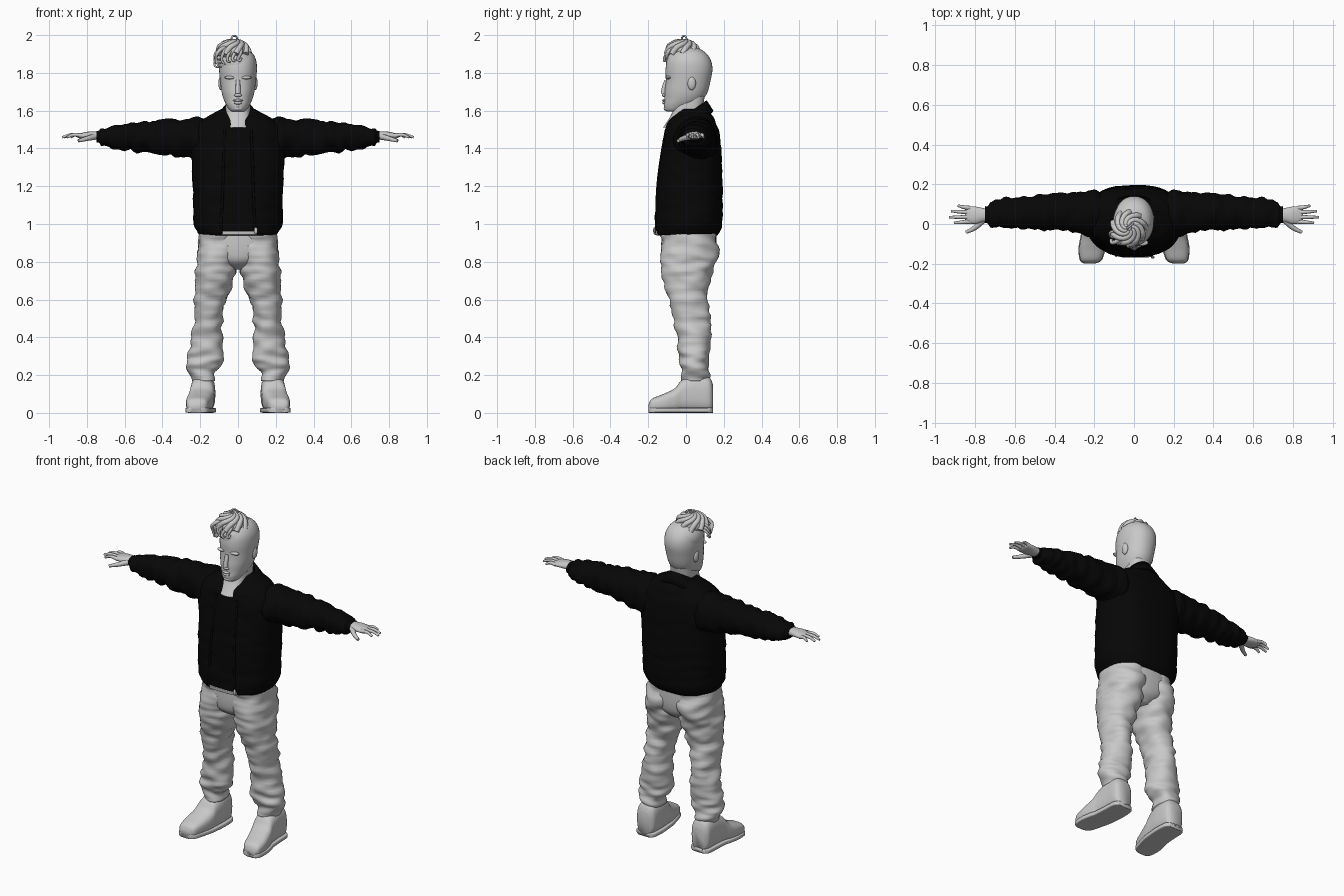
import bpy, bmesh, math
from mathutils import Vector, noise

if "Cube" in bpy.data.objects:
    bpy.data.objects.remove(bpy.data.objects["Cube"])


def material(name, value):
    m = bpy.data.materials.new(name)
    m.use_nodes = True
    m.diffuse_color = (value, value, value, 1)
    m.node_tree.nodes["Principled BSDF"].inputs["Base Color"].default_value = m.diffuse_color
    return m


GREY = material("pale grey", 0.58)
BLACK = material("cloth black", 0.002)


def finish(name, bm, mat):
    bmesh.ops.recalc_face_normals(bm, faces=bm.faces)
    for f in bm.faces:
        f.smooth = True
    me = bpy.data.meshes.new(name)
    bm.to_mesh(me)
    bm.free()
    me.materials.append(mat)
    ob = bpy.data.objects.new(name, me)
    bpy.context.collection.objects.link(ob)
    return ob


def blend(a, b, c, d, t):
    # Catmull-Rom interpolation between rows b and c
    return [0.5 * (2 * q + (r - p) * t + (2 * p - 5 * q + 4 * r - s) * t * t
                   + (3 * q - p - 3 * r + s) * t ** 3) for p, q, r, s in zip(a, b, c, d)]


def loft(name, mat, rows, axis="Z", power=2.2, fold=0, flip=1, n=40, steps=6):
    """Skin rows of (position, low u, high u, low v, high v) along an axis."""
    k = len(rows) - 1
    full = [blend(rows[max(i - 1, 0)], rows[i], rows[i + 1], rows[min(i + 2, k)], s / steps)
            for i in range(k) for s in range(steps)] + [rows[-1]]
    bm = bmesh.new()
    rings = []
    for t, u0, u1, v0, v1 in full:
        ring = []
        for j in range(n):
            a = math.tau * j / n
            c, s = math.cos(a), math.sin(a)
            u = (u0 + u1) / 2 + (u1 - u0) / 2 * math.copysign(abs(c) ** (2 / power), c)
            v = (v0 + v1) / 2 + (v1 - v0) / 2 * math.copysign(abs(s) ** (2 / power), s)
            p = Vector({"X": (t, u, v), "Y": (u, t, v), "Z": (u, v, t)}[axis])
            if fold:
                # cloth folds run mostly around the limb
                stretch = Vector((30, 9, 9)) if axis == "X" else Vector((9, 9, 26))
                w = fold * noise.noise(p * stretch)
                u, v = u + w * c, v + w * s
                p = Vector({"X": (t, u, v), "Y": (u, t, v), "Z": (u, v, t)}[axis])
            p.x *= flip
            ring.append(bm.verts.new(p))
        rings.append(ring)
    for a, b in zip(rings, rings[1:]):
        for j in range(n):
            bm.faces.new((a[j], a[(j + 1) % n], b[(j + 1) % n], b[j]))
    bm.faces.new(rings[0])
    bm.faces.new(rings[-1])
    return finish(name, bm, mat)


def tube(name, mat, points, radius, tip=0.6):
    """Rounded strand through points, tapering to the tip."""
    cu = bpy.data.curves.new(name, "CURVE")
    cu.dimensions = "3D"
    cu.bevel_depth = radius
    cu.bevel_resolution = 3
    cu.resolution_u = 6
    cu.use_fill_caps = True
    sp = cu.splines.new("BEZIER")
    sp.bezier_points.add(len(points) - 1)
    for i, (bp, co) in enumerate(zip(sp.bezier_points, points)):
        bp.co = co
        bp.radius = 1 + (tip - 1) * i / (len(points) - 1)
        bp.handle_left_type = bp.handle_right_type = "AUTO"
    cu.materials.append(mat)
    ob = bpy.data.objects.new(name, cu)
    bpy.context.collection.objects.link(ob)
    return ob


def ball(name, mat, centre, size):
    bm = bmesh.new()
    bmesh.ops.create_uvsphere(bm, u_segments=28, v_segments=18, radius=1)
    for v in bm.verts:
        v.co = Vector([c + s * q for c, s, q in zip(centre, size, v.co)])
    return finish(name, bm, mat)


def even(rows):
    # rows with a half width become rows centred on x = 0
    return [(z, -w, w, y0, y1) for z, w, y0, y1 in rows]


# Jacket body
loft("jacket_body", BLACK, even([
    (.94, .2, -.155, .165), (.96, .215, -.165, .18), (1.0, .235, -.165, .19),
    (1.1, .237, -.16, .195), (1.2, .24, -.155, .195), (1.32, .245, -.14, .19),
    (1.42, .25, -.125, .185), (1.5, .235, -.11, .17), (1.55, .19, -.09, .15),
    (1.58, .14, -.06, .135), (1.61, .085, -.03, .115)]), power=2.5, fold=.006)

# Collar: a folded band open at the front
bm = bmesh.new()
prev = None
for i in range(33):
    a = math.radians(150) * (i / 16 - 1)
    s, c = math.sin(a), math.cos(a)
    y = .025 + .085 * c
    z = 1.655 - .7 * (.11 - y)
    pair = [bm.verts.new((.084 * s, y, z)),
            bm.verts.new((.15 * s, y + .035 * c, z - .055 - .02 * abs(s)))]
    if prev:
        bm.faces.new((prev[0], pair[0], pair[1], prev[1]))
    prev = pair
collar = finish("collar", bm, BLACK)
thick = collar.modifiers.new("thickness", "SOLIDIFY")
thick.thickness = .012

# Open jacket edges, waistband and zip pull
for side, s in (("right", -1), ("left", 1)):
    tube(side + "_jacket_edge", BLACK,
         [(s * .07, -.105, 1.5), (s * .075, -.13, 1.36), (s * .08, -.15, 1.2), (s * .09, -.158, .95)],
         .007, 1)
loft("waistband", GREY, [(.943, -.085, .1, -.167, -.1), (.962, -.085, .1, -.169, -.1)], power=5)
ball("zip_pull", GREY, (.095, -.168, .965), (.009, .006, .018))

# Trousers seat
loft("trouser_seat", GREY, even([
    (.76, .04, -.06, .1), (.8, .12, -.115, .145), (.86, .19, -.13, .16), (.96, .195, -.13, .16)]), power=2.4)

ARM = [(.12, -.06, .15, 1.38, 1.55), (.2, -.06, .17, 1.34, 1.56), (.27, -.045, .165, 1.35, 1.558),
       (.4, -.03, .15, 1.37, 1.55), (.5, -.03, .145, 1.38, 1.537), (.6, -.022, .135, 1.39, 1.53),
       (.68, -.016, .125, 1.4, 1.515), (.72, -.012, .117, 1.41, 1.51),
       (.735, 0, .095, 1.425, 1.5), (.75, 0, .09, 1.43, 1.497)]
LEG = [(.95, .01, .2, -.13, .16), (.85, 0, .213, -.135, .163), (.78, .005, .22, -.13, .155),
       (.7, .025, .226, -.118, .13), (.6, .055, .23, -.09, .112), (.5, .083, .23, -.07, .125),
       (.4, .08, .243, -.048, .13), (.31, .068, .262, -.035, .12), (.26, .075, .265, -.035, .115),
       (.22, .108, .255, -.028, .125), (.17, .122, .25, -.02, .13)]
BOOT = [(-.198, .195, .25, .012, .045), (-.18, .165, .27, .004, .075), (-.12, .145, .275, .003, .1),
        (-.06, .13, .265, .003, .13), (-.02, .125, .255, .003, .175), (.05, .12, .25, .003, .2),
        (.12, .125, .245, .003, .19), (.143, .145, .225, .01, .15)]
PALM = [(.73, .015, .075, 1.445, 1.488), (.76, .01, .08, 1.447, 1.49), (.8, .0, .088, 1.45, 1.488),
        (.835, .005, .088, 1.452, 1.48), (.85, .02, .08, 1.457, 1.475)]
# fingers: (knuckle y, tip x, tip y)
FINGERS = {"index": (.012, .905, .005), "middle": (.035, .93, .034),
           "ring": (.058, .92, .065), "little": (.08, .885, .092)}

for side, s in (("right", -1), ("left", 1)):
    # Sleeve and hand
    loft(side + "_sleeve", BLACK, ARM, "X", fold=.018, flip=s)
    loft(side + "_palm", GREY, PALM, "X", flip=s, n=24)
    for finger, (y, tx, ty) in FINGERS.items():
        mid = (.84 + tx) / 2
        tube(side + "_" + finger + "_finger", GREY,
             [(s * .825, y, 1.467), (s * mid, (y + ty) / 2, 1.472), (s * tx, ty, 1.459)], .0115, .55)
    tube(side + "_thumb", GREY, [(s * .76, .02, 1.462), (s * .8, -.018, 1.452), (s * .845, -.042, 1.44)],
         .017, .5)
    # Trouser leg and boot
    loft(side + "_trouser_leg", GREY, LEG, fold=.02, flip=s)
    loft(side + "_boot", GREY, BOOT, "Y", power=2.8, flip=s)
    loft(side + "_sole", GREY, [(y, a - .004, b + .004, 0, .028) for y, a, b, c, d in BOOT],
         "Y", power=6, flip=s)

# Neck and bare upper chest
loft("neck", GREY, even([
    (1.51, .06, -.122, .05), (1.55, .068, -.095, .07), (1.6, .066, -.07, .085), (1.68, .065, -.06, .1)]),
     power=2.8)

# Head
loft("head", GREY, even([
    (1.595, .03, -.1, -.03), (1.605, .045, -.112, .0), (1.63, .062, -.117, .05), (1.66, .076, -.114, .09),
    (1.7, .087, -.113, .115), (1.76, .095, -.107, .13), (1.82, .1, -.108, .14),
    (1.87, .095, -.098, .13), (1.91, .072, -.07, .1), (1.935, .03, -.03, .05)]), power=2.15)
tube("nose", GREY, [(0, -.104, 1.76), (0, -.116, 1.72), (0, -.12, 1.69)], .011, 1.3)
ball("nose_base", GREY, (0, -.117, 1.682), (.02, .011, .009))
ball("upper_lip", GREY, (0, -.115, 1.654), (.026, .011, .007))
ball("lower_lip", GREY, (0, -.114, 1.641), (.022, .011, .008))
ball("chin", GREY, (0, -.1, 1.612), (.028, .018, .014))
for side, s in (("right", -1), ("left", 1)):
    ball(side + "_brow", GREY, (s * .042, -.094, 1.775), (.03, .016, .009))
    ball(side + "_ear", GREY, (s * .09, .03, 1.745), (.014, .022, .036))

# Hair: cap, twisted bun of strands, fringe and top loop
ball("hair_cap", GREY, (-.005, .012, 1.85), (.1, .118, .09))
ball("hair_bun", GREY, (-.025, -.02, 1.915), (.08, .08, .052))
for k in range(9):
    start = math.tau * k / 9
    strand = []
    for i in range(7):
        a, r = start + i * .32, 1 - i / 7
        strand.append((-.025 + .085 * r * math.cos(a), -.02 + .085 * r * math.sin(a),
                       1.9 + .07 * math.sqrt(1 - r * r)))
    tube("bun_strand", GREY, strand, .016, .7)
for k in range(5):
    x = -.095 + .03 * k
    tube("fringe_lock", GREY,
         [(x * .4, -.05, 1.945), (x - .01, -.095, 1.91), (x - .02, -.115 + .012 * abs(k - 3), 1.865),
          (x - .005, -.108 + .008 * abs(k - 3), 1.832 + .012 * k)], .013, .3)
for k in range(3):
    z = 1.9 - .02 * k
    tube("side_curl", GREY, [(-.07, -.03, z + .03), (-.115, -.04, z + .01), (-.12, -.06, z - .025),
                             (-.09, -.075, z - .03)], .008, .5)
loop = [(-.02 + .015 * math.sin(a), -.01 + .012 * math.sin(a), 1.979 - .017 * math.cos(a))
        for a in [math.tau * i / 8 for i in range(9)]]
tube("hair_loop", GREY, loop, .005, 1)
